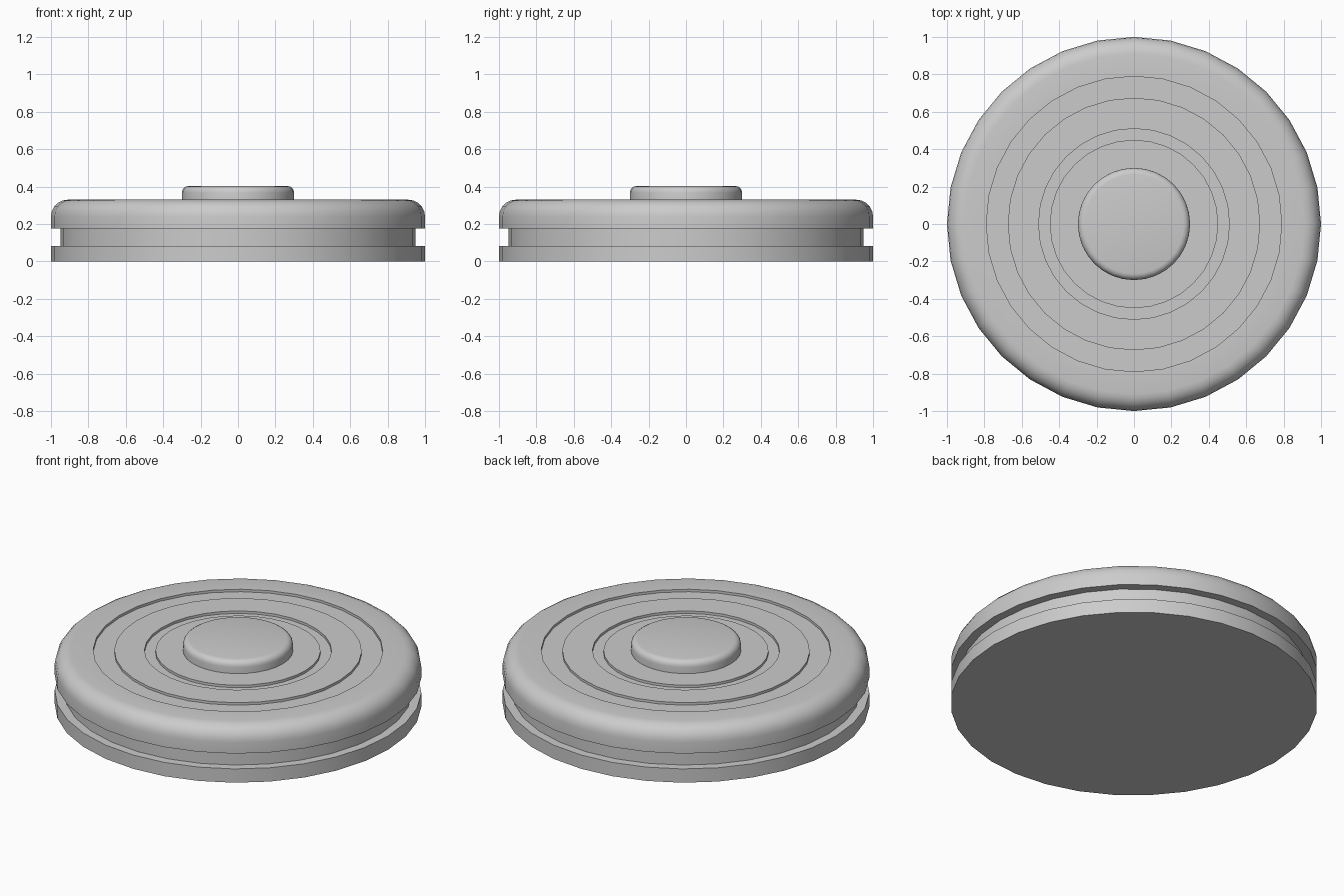
import bpy, bmesh, math

if "Cube" in bpy.data.objects:
    bpy.data.objects.remove(bpy.data.objects["Cube"])


def rounded(r, z, rad, steps=5):
    """Profile points of a rounded upper corner, from side wall to top face."""
    return [(r - rad + rad * math.cos(a), z - rad + rad * math.sin(a))
            for a in (math.pi / 2 * i / steps for i in range(steps + 1))]


def lathe(name, profile, sides=32):
    """Spin a closed (r, z) profile; the ends are capped by flat discs."""
    bm = bmesh.new()
    rings = [[bm.verts.new((r * math.cos(2 * math.pi * i / sides),
                            r * math.sin(2 * math.pi * i / sides), z))
              for i in range(sides)] for r, z in profile]
    for low, high in zip(rings, rings[1:]):
        for i in range(sides):
            j = (i + 1) % sides
            bm.faces.new((low[i], low[j], high[j], high[i]))
    bm.faces.new(rings[0][::-1])
    bm.faces.new(rings[-1])
    mesh = bpy.data.meshes.new(name)
    bm.to_mesh(mesh)
    bm.free()
    obj = bpy.data.objects.new(name, mesh)
    bpy.context.collection.objects.link(obj)
    bpy.ops.object.select_all(action='DESELECT')
    obj.select_set(True)
    bpy.context.view_layer.objects.active = obj
    bpy.ops.object.shade_smooth_by_angle(angle=math.radians(35))
    return obj


TOP, FLOOR = 0.33, 0.315

# Disc body: side groove, rounded rim and two shallow ring grooves on top
body = [(1, 0), (1, 0.083), (0.95, 0.083), (0.95, 0.175), (1, 0.175)]
body += rounded(1, TOP, 0.09)
for outer, inner in ((0.79, 0.675), (0.51, 0.45)):
    body += [(outer, TOP), (outer, FLOOR), (inner, FLOOR), (inner, TOP)]
body.append((0.28, TOP))
lathe("disc_body", body)

# Central button
lathe("centre_button", [(0.3, 0.32)] + rounded(0.3, 0.403, 0.035, 4))
